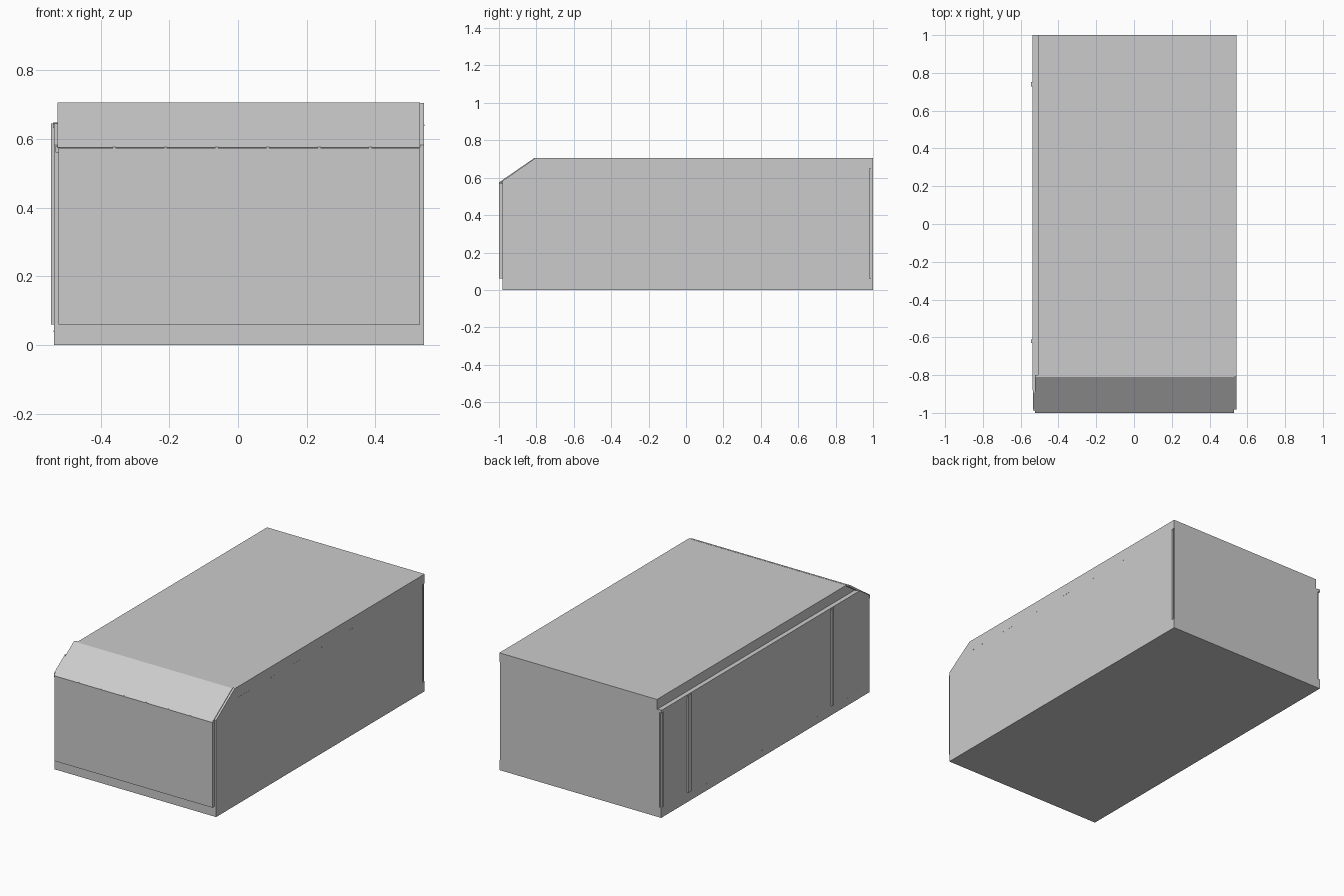
import bpy, bmesh

if "Cube" in bpy.data.objects:
    bpy.data.objects.remove(bpy.data.objects["Cube"])


def add_mesh(name, bm):
    bmesh.ops.recalc_face_normals(bm, faces=bm.faces)
    me = bpy.data.meshes.new(name)
    bm.to_mesh(me)
    bm.free()
    ob = bpy.data.objects.new(name, me)
    bpy.context.collection.objects.link(ob)
    return ob


def prism(name, profile, x0, x1):
    """Extrude a (y, z) profile along x."""
    bm = bmesh.new()
    face = bm.faces.new([bm.verts.new((x0, y, z)) for y, z in profile])
    ext = bmesh.ops.extrude_face_region(bm, geom=[face])
    for v in ext["geom"]:
        if isinstance(v, bmesh.types.BMVert):
            v.co.x = x1
    return add_mesh(name, bm)


def box(name, x0, x1, y0, y1, z0, z1):
    return prism(name, [(y0, z0), (y1, z0), (y1, z1), (y0, z1)], x0, x1)


def cut(target, *limits):
    cutter = box("cutter", *limits)
    cutter.hide_render = True
    mod = target.modifiers.new("cut", "BOOLEAN")
    mod.operation = "DIFFERENCE"
    mod.solver = "EXACT"
    mod.object = cutter
    bpy.context.view_layer.objects.active = target
    bpy.ops.object.modifier_apply(modifier=mod.name)
    bpy.data.objects.remove(cutter)


# Main casing with sloped front top edge
body = prism("casing", [(-0.982, 0), (1, 0), (1, 0.705),
                        (-0.805, 0.705), (-0.982, 0.582)], -0.535, 0.542)
# Ledge along the upper left edge
cut(body, -0.6, -0.507, -1.1, 1.1, 0.645, 0.8)
# Vertical seam and recessed corner strip, right rear
cut(body, 0.53, 0.6, 0.98, 0.988, 0.06, 0.65)
cut(body, 0.538, 0.6, 0.986, 1.1, 0.06, 0.65)
# Notched rear left corner
cut(body, -0.6, -0.523, 0.978, 1.1, 0.06, 0.63)

# Front panel
box("front_panel", -0.522, 0.53, -1, -0.98, 0.06, 0.572)

# Sloped lid panel over the front edge
prism("sloped_panel", [(-1, 0.575), (-0.81, 0.706), (-0.80, 0.706),
                       (-0.80, 0.699), (-0.98, 0.576)], -0.525, 0.53)

# Rail along the left ledge
box("left_rail", -0.538, -0.517, -0.88, 1, 0.632, 0.648)

# Vertical posts on the left wall, and a slim rear trim
for i, (y, w) in enumerate([(0.74, 0.013), (-0.62, 0.009)]):
    box(f"left_post_{i}", -0.545, -0.53, y - w, y + w, 0.06, 0.645)
box("left_rear_trim", -0.534, -0.52, 0.984, 0.991, 0.06, 0.632)

# Small latch at the front left corner
box("front_latch", -0.532, -0.522, -0.99, -0.97, 0.56, 0.58)

# Small tabs under the sloped panel
for i in range(6):
    x = -0.36 + i * 0.149
    box(f"front_tab_{i}", x - 0.005, x + 0.005, -0.999, -0.985, 0.568, 0.576)

# Tiny fasteners along the right and left walls
for i, count in enumerate([5, 4, 3, 3, 2, 1]):
    for j in range(count):
        y = -0.77 + i * 0.265 + j * 0.025
        box(f"right_fastener_{i}_{j}", 0.54, 0.543, y - 0.004, y + 0.004, 0.638, 0.642)
for i, y in enumerate([0.57, 0.04, -0.48, -0.77]):
    box(f"left_fastener_{i}", -0.537, -0.53, y - 0.006, y + 0.006, 0.038, 0.043)
